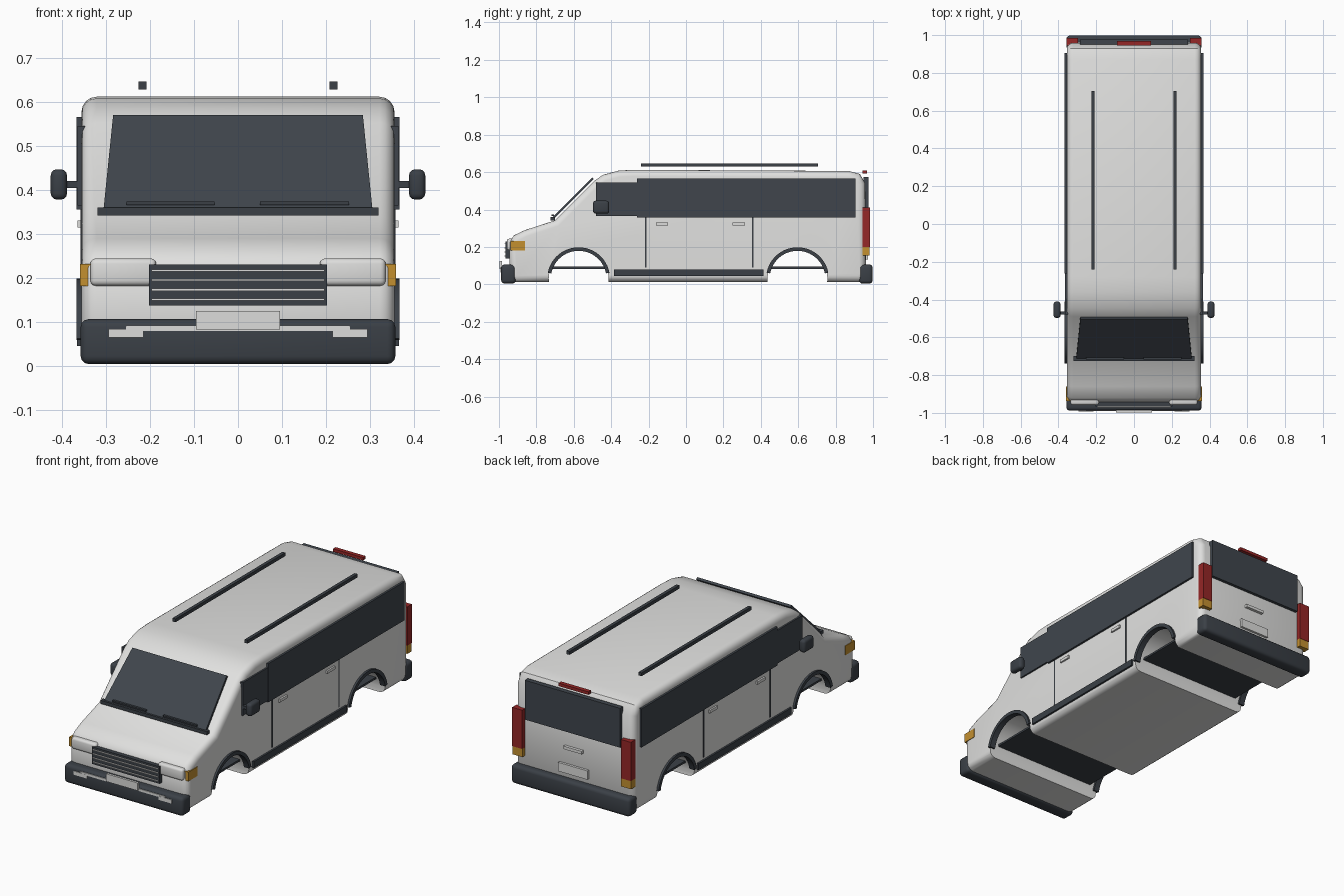
import bpy, bmesh, math
from mathutils import Vector, Matrix

if "Cube" in bpy.data.objects:
    bpy.data.objects.remove(bpy.data.objects["Cube"])


def material(name, r, g, b):
    m = bpy.data.materials.new(name)
    m.use_nodes = True
    m.diffuse_color = (r, g, b, 1)
    node = next(n for n in m.node_tree.nodes if n.type == 'BSDF_PRINCIPLED')
    node.inputs["Base Color"].default_value = (r, g, b, 1)
    return m


WHITE = material("body_white", 0.75, 0.75, 0.74)
LIGHT = material("light_grey", 0.72, 0.72, 0.71)
GLASS = material("dark_glass", 0.05, 0.06, 0.073)
TRIM = material("dark_trim", 0.043, 0.051, 0.062)
RED = material("red_lens", 0.3, 0.02, 0.02)
AMBER = material("amber_lens", 0.55, 0.28, 0.03)


def finish(name, bm, mat, smooth=False):
    bmesh.ops.recalc_face_normals(bm, faces=bm.faces)
    me = bpy.data.meshes.new(name)
    bm.to_mesh(me)
    bm.free()
    me.materials.append(mat)
    ob = bpy.data.objects.new(name, me)
    bpy.context.collection.objects.link(ob)
    if smooth:
        smooth_object(ob)
    return ob


def smooth_object(ob):
    bpy.ops.object.select_all(action='DESELECT')
    ob.select_set(True)
    bpy.context.view_layer.objects.active = ob
    bpy.ops.object.shade_smooth_by_angle(angle=math.radians(35))


def box(name, mat, xs, ys, zs, bevel=0):
    bm = bmesh.new()
    size = [b - a for a, b in (xs, ys, zs)]
    mid = [(a + b) / 2 for a, b in (xs, ys, zs)]
    bmesh.ops.create_cube(bm, size=1, matrix=Matrix.Translation(mid) @ Matrix.Diagonal((*size, 1)))
    if bevel:
        bmesh.ops.bevel(bm, geom=bm.edges[:], offset=bevel, segments=3, profile=0.5, affect='EDGES')
    return finish(name, bm, mat, bevel > 0)


def pair(name, mat, xs, ys, zs, bevel=0):
    box("left_" + name, mat, xs, ys, zs, bevel)
    box("right_" + name, mat, (-xs[1], -xs[0]), ys, zs, bevel)


def prism(bm, outline, x0, x1):
    """Extrude a (y, z) outline across x and return the edges of both end caps."""
    face = bm.faces.new([bm.verts.new((x0, y, z)) for y, z in outline])
    ext = bmesh.ops.extrude_face_region(bm, geom=[face], use_keep_orig=True)["geom"]
    bmesh.ops.translate(bm, vec=(x1 - x0, 0, 0), verts=[v for v in ext if isinstance(v, bmesh.types.BMVert)])
    far = [f for f in ext if isinstance(f, bmesh.types.BMFace)][0]
    return list(face.edges) + list(far.edges)


# Body shell: side profile with rounded shoulders
HALF = 0.356
profile = [(-.925, .012), (-.945, .05), (-.945, .225), (-.92, .262), (-.86, .29),
           (-.70, .342), (-.49, .553), (-.445, .585), (-.36, .608), (-.28, .612),
           (.87, .606), (.93, .59), (.958, .54), (.962, .05), (.94, .012)]
bm = bmesh.new()
rims = prism(bm, profile, -HALF, HALF)
bmesh.ops.recalc_face_normals(bm, faces=bm.faces)
bmesh.ops.bevel(bm, geom=rims, offset=0.034, segments=4, profile=0.5, affect='EDGES')
body = finish("body_shell", bm, WHITE)

# Wheel arches cut right through the body
ARCHES = {"front": -.574, "rear": .596}
ARCH_Z = 0.03
for end, y in ARCHES.items():
    bm = bmesh.new()
    place = Matrix.Translation((0, y, ARCH_Z)) @ Matrix.Rotation(math.pi / 2, 4, 'Y')
    bmesh.ops.create_cone(bm, cap_ends=True, segments=48, radius1=.16, radius2=.16, depth=1, matrix=place)
    cutter = finish(end + "_arch_cutter", bm, WHITE)
    cutter.hide_render = True
    mod = body.modifiers.new("arch", 'BOOLEAN')
    mod.operation = 'DIFFERENCE'
    mod.object = cutter
    bpy.context.view_layer.objects.active = body
    bpy.ops.object.modifier_apply(modifier=mod.name)
    bpy.data.objects.remove(cutter)

    # Arch lips
    for side, s in (("left", 1), ("right", -1)):
        angles = [math.radians(11 + 158 * i / 24) for i in range(25)]
        arc = [(y + r * math.cos(a), ARCH_Z + r * math.sin(a))
               for r, seq in ((.168, angles), (.149, angles[::-1])) for a in seq]
        bm = bmesh.new()
        prism(bm, arc, s * .335, s * .367)
        finish(f"{side}_{end}_arch_lip", bm, TRIM, True)
smooth_object(body)

# Underbody
box("underbody_plate", TRIM, (-.31, .31), (-.78, .80), (.083, .094))

# Bumpers and front plate
box("front_bumper", TRIM, (-.358, .358), (-.988, -.91), (.004, .106), .018)
box("rear_bumper", TRIM, (-.358, .358), (.925, .998), (.004, .106), .018)
box("front_plate", LIGHT, (-.095, .095), (-.998, -.985), (.083, .125))
box("bumper_strip", LIGHT, (-.255, .255), (-.991, -.985), (.079, .092))
pair("bumper_lamp", LIGHT, (.215, .295), (-.992, -.985), (.064, .084))

# Grille and lamps
box("grille", TRIM, (-.203, .203), (-.965, -.935), (.137, .23))
for i in range(4):
    z = .151 + .022 * i
    box(f"grille_slat_{i + 1}", LIGHT, (-.197, .197), (-.971, -.963), (z - .0025, z + .0025))
pair("headlight", LIGHT, (.186, .336), (-.958, -.915), (.182, .244), .012)
pair("front_indicator", AMBER, (.335, .359), (-.938, -.86), (.182, .232))

# Windscreen: tapered slab parallel to the sloping nose
bm = bmesh.new()
front = [Vector(p) for p in ((-.306, -.718, .355), (.306, -.718, .355), (.284, -.502, .571), (-.284, -.502, .571))]
inward = Vector((0, .009, -.009))
a = [bm.verts.new(p) for p in front]
b = [bm.verts.new(p + inward) for p in front]
bm.faces.new(a)
bm.faces.new(b[::-1])
for i in range(4):
    j = (i + 1) % 4
    bm.faces.new((a[j], a[i], b[i], b[j]))
finish("windscreen", bm, GLASS)
box("windscreen_cowl", TRIM, (-.32, .32), (-.725, -.70), (.342, .36))
for side, x0, x1 in (("left", .05, .252), ("right", -.254, -.053)):
    box(side + "_wiper", TRIM, (x0, x1), (-.718, -.706), (.366, .374))

# Side glass, doors and sills
pair("cab_window", GLASS, (.345, .365), (-.48, -.255), (.365, .545))
pair("side_window", GLASS, (.335, .367), (-.262, .905), (.356, .566))
for door, seam, handle in (("cab", -.215, -.128), ("sliding", .358, .282)):
    pair(door + "_door_seam", TRIM, (.352, .358), (seam - .004, seam + .004), (.09, .356))
    pair(door + "_door_handle", LIGHT, (.35, .365), (handle - .033, handle + .033), (.315, .331))
pair("side_sill", TRIM, (.335, .366), (-.386, .415), (.045, .08))

# Mirrors
pair("mirror_arm", TRIM, (.35, .395), (-.48, -.462), (.404, .42))
pair("mirror", TRIM, (.389, .426), (-.497, -.411), (.378, .447), .014)

# Roof rails
pair("roof_rail", TRIM, (.208, .226), (-.24, .705), (.629, .647))

# Rear end
box("rear_window", GLASS, (-.287, .287), (.95, .976), (.36, .574))
box("high_brake_light", RED, (-.09, .09), (.945, .968), (.592, .608))
pair("tail_light", RED, (.297, .357), (.945, .984), (.2, .411))
pair("rear_indicator", AMBER, (.297, .357), (.945, .982), (.155, .2))
box("tailgate_handle", LIGHT, (-.055, .055), (.955, .976), (.262, .278))
box("rear_plate", LIGHT, (-.088, .088), (.955, .974), (.132, .18))
